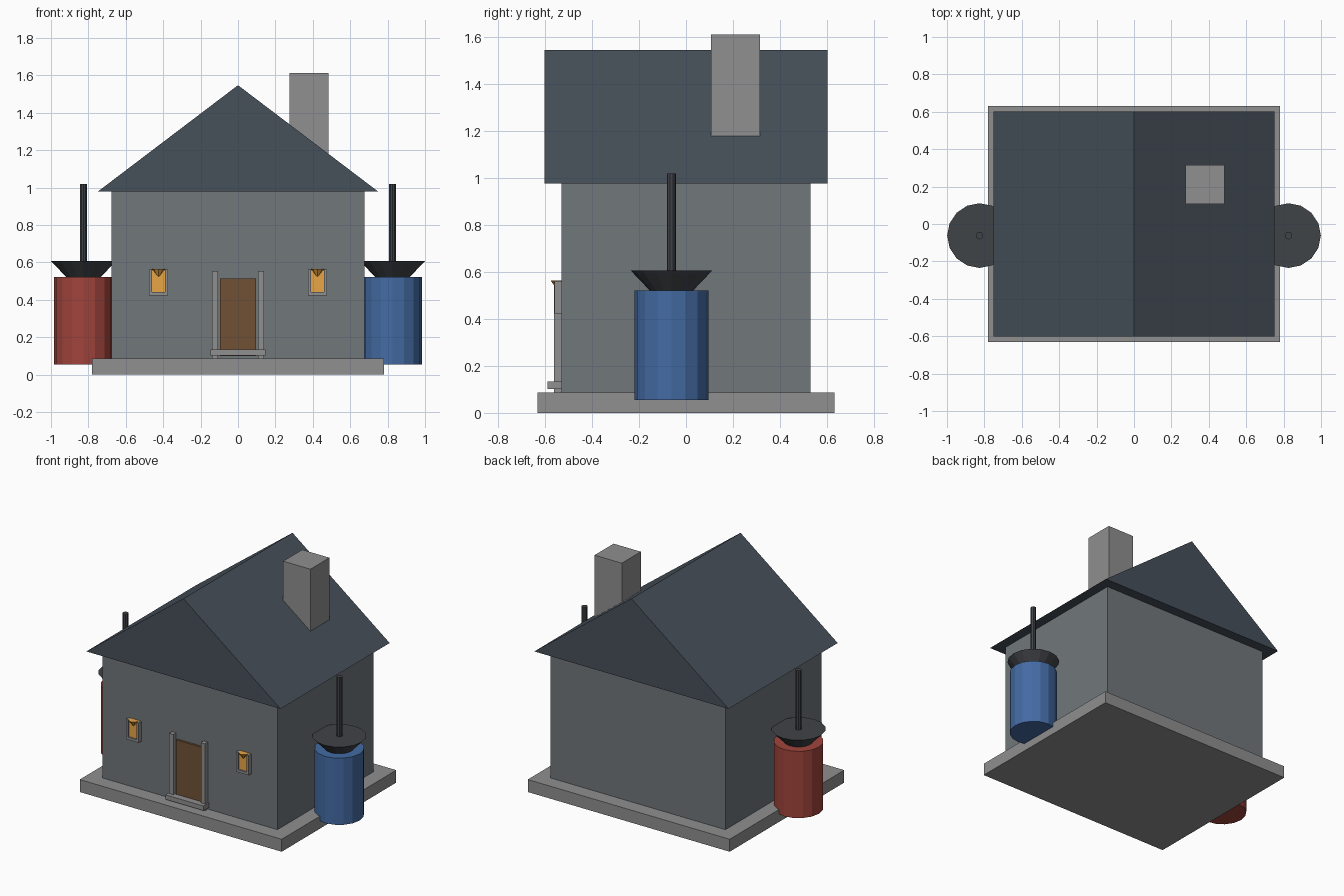
import bpy, bmesh
from math import pi

if "Cube" in bpy.data.objects:
    bpy.data.objects.remove(bpy.data.objects["Cube"])


def material(name, rgb):
    m = bpy.data.materials.new(name)
    m.diffuse_color = (*[(c / 255) ** 2.2 for c in rgb], 1)
    m.use_nodes = True
    m.node_tree.nodes["Principled BSDF"].inputs["Base Color"].default_value = m.diffuse_color
    return m


STONE = material("stone", (142, 142, 142))
WALL = material("wall_plaster", (112, 118, 121))
ROOF = material("slate", (72, 81, 90))
WOOD = material("wood", (112, 82, 56))
GLOW = material("amber", (232, 164, 72))
DARK = material("dark_iron", (66, 69, 73))
RED = material("red_paint", (160, 70, 62))
BLUE = material("blue_paint", (70, 106, 162))


def finish(name, bm, mat):
    bmesh.ops.recalc_face_normals(bm, faces=bm.faces)
    me = bpy.data.meshes.new(name)
    bm.to_mesh(me)
    bm.free()
    me.materials.append(mat)
    ob = bpy.data.objects.new(name, me)
    bpy.context.collection.objects.link(ob)
    return ob


def box(name, x, y, z, mat):
    bm = bmesh.new()
    bmesh.ops.create_cube(bm, size=1)
    for v in bm.verts:
        v.co = [r[0] if c < 0 else r[1] for c, r in zip(v.co, (x, y, z))]
    return finish(name, bm, mat)


def cone(name, x, y, z, r1, r2, sides, mat):
    bm = bmesh.new()
    bmesh.ops.create_cone(bm, cap_ends=True, segments=sides,
                          radius1=r1, radius2=r2, depth=z[1] - z[0])
    bmesh.ops.remove_doubles(bm, verts=bm.verts, dist=1e-5)
    ob = finish(name, bm, mat)
    ob.location = (x, y, (z[0] + z[1]) / 2)
    return ob


# Foundation and walls
box("foundation", (-.78, .78), (-.632, .632), (0, .087), STONE)
box("walls", (-.676, .676), (-.53, .53), (.08, .985), WALL)

# Gable roof: closed triangular prism
bm = bmesh.new()
tri = bm.faces.new([bm.verts.new((x, -.602, z))
                    for x, z in ((-.75, .978), (.75, .978), (0, 1.547))])
ext = bmesh.ops.extrude_face_region(bm, geom=[tri], use_keep_orig=True)
for v in ext["geom"]:
    if isinstance(v, bmesh.types.BMVert):
        v.co.y = .602
finish("gable_roof", bm, ROOF)

# Chimney
box("chimney", (.275, .485), (.106, .316), (1.15, 1.612), STONE)

# Door, door posts and step
box("door", (-.097, .097), (-.545, -.52), (.1, .514), WOOD)
box("door_step", (-.147, .147), (-.591, -.52), (.102, .134), STONE)

for side, s, paint in (("left", -1, RED), ("right", 1, BLUE)):
    box(side + "_door_post", (s * .122 - .016, s * .122 + .016),
        (-.562, -.52), (.085, .555), STONE)

    # Window: pane, frame strips and the small amber funnel at the top
    cx = s * .425
    box(side + "_window_pane", (cx - .036, cx + .036), (-.548, -.52), (.435, .56), GLOW)
    box(side + "_window_sill", (cx - .05, cx + .05), (-.56, -.52), (.424, .441), STONE)
    for k, edge in ((-1, "left"), (1, "right")):
        fx = cx + k * .042
        box(f"{side}_window_{edge}_frame", (fx - .008, fx + .008),
            (-.56, -.52), (.424, .562), STONE)
    cone(side + "_window_funnel", cx, -.541, (.515, .564), 0, .036, 8, GLOW)

    # Rain barrel with funnel and pipe
    bx, by = s * .826, -.062
    cone(side + "_barrel", bx, by, (.055, .521), .158, .158, 16, paint)
    cone(side + "_barrel_funnel", bx, by, (.5, .606), .072, .173, 16, DARK)
    cone(side + "_pipe", bx, by, (.55, 1.02), .02, .02, 10, DARK)
